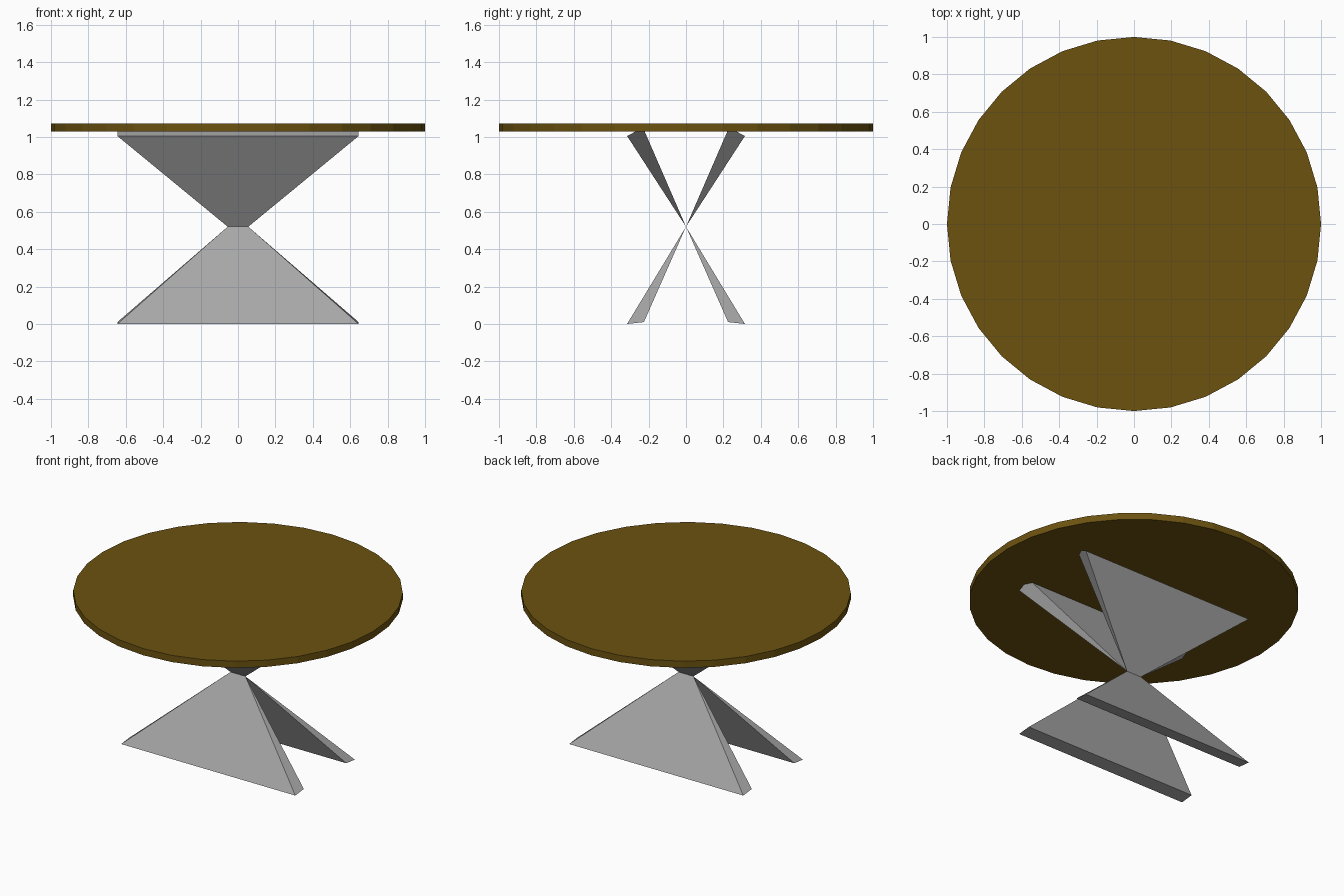
import bpy, bmesh

if "Cube" in bpy.data.objects:
    bpy.data.objects.remove(bpy.data.objects["Cube"])


def material(name, rgb):
    m = bpy.data.materials.new(name)
    m.diffuse_color = (*rgb, 1)
    m.use_nodes = True
    m.node_tree.nodes["Principled BSDF"].inputs["Base Color"].default_value = m.diffuse_color
    return m


brown = material("brown wood", (0.15, 0.085, 0.005))
grey = material("grey metal", (0.39, 0.39, 0.39))

HALF_WIDE, HALF_WAIST, WAIST_Z = 0.645, 0.055, 0.52


def wedge(name, outer, inner):
    """Tapered plate from a wide thick end to a sharp edge at the waist."""
    bm = bmesh.new()
    ends = []
    for s in (-1, 1):
        ends.append([bm.verts.new((s * w, y, z)) for w, (y, z) in (
            (HALF_WIDE, outer), (HALF_WIDE, inner), (HALF_WAIST, (0, WAIST_Z)))])
    bm.faces.new(ends[0])
    bm.faces.new(ends[1][::-1])
    for i in range(3):
        j = (i + 1) % 3
        bm.faces.new((ends[0][i], ends[1][i], ends[1][j], ends[0][j]))
    bmesh.ops.recalc_face_normals(bm, faces=bm.faces[:])
    mesh = bpy.data.meshes.new(name)
    bm.to_mesh(mesh)
    bm.free()
    mesh.materials.append(grey)
    bpy.context.collection.objects.link(bpy.data.objects.new(name, mesh))


# Lower feet and upper supports, front and back
for side, s in (("front", -1), ("back", 1)):
    wedge(side + "_foot", (s * 0.315, 0.0), (s * 0.225, 0.01))
    wedge(side + "_support", (s * 0.315, 1.005), (s * 0.23, 1.05))

# Round table top
bpy.ops.mesh.primitive_cylinder_add(vertices=32, radius=1, depth=0.045,
                                    location=(0, 0, 1.0505))
top = bpy.context.object
top.name = "table_top"
top.data.materials.append(brown)
